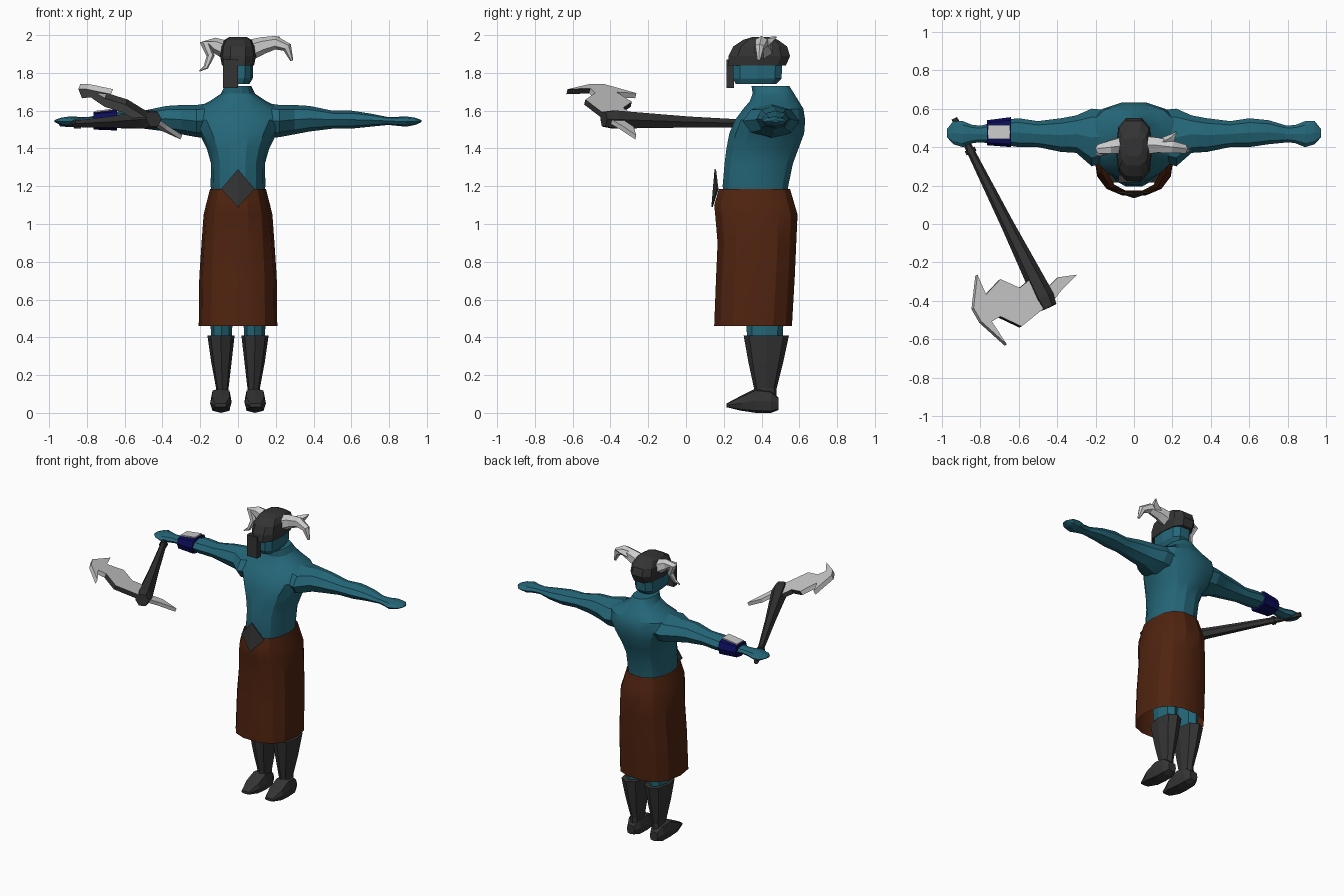
import bpy, bmesh, math
from mathutils import Vector

if "Cube" in bpy.data.objects:
    bpy.data.objects.remove(bpy.data.objects["Cube"])


def material(name, rgb):
    m = bpy.data.materials.new(name)
    m.diffuse_color = (*rgb, 1)
    m.use_nodes = True
    m.node_tree.nodes["Principled BSDF"].inputs["Base Color"].default_value = m.diffuse_color
    return m


TEAL = material("teal skin", (0.018, 0.135, 0.19))
BROWN = material("brown cloth", (0.08, 0.017, 0.005))
DARK = material("dark iron", (0.034, 0.034, 0.034))
LIGHT = material("pale grey", (0.6, 0.6, 0.6))
NAVY = material("navy leather", (0.004, 0.004, 0.105))


def finish(name, bm, mats, smooth=0):
    bmesh.ops.recalc_face_normals(bm, faces=bm.faces)
    me = bpy.data.meshes.new(name)
    bm.to_mesh(me)
    bm.free()
    ob = bpy.data.objects.new(name, me)
    bpy.context.collection.objects.link(ob)
    for m in mats:
        me.materials.append(m)
    if smooth:
        bpy.ops.object.select_all(action='DESELECT')
        ob.select_set(True)
        bpy.context.view_layer.objects.active = ob
        bpy.ops.object.shade_smooth_by_angle(angle=math.radians(smooth))
    return ob


def skin(bm, rings, caps=True):
    """Bridge rings of points into a tube."""
    vs = [[bm.verts.new(p) for p in r] for r in rings]
    n = len(vs[0])
    for a, b in zip(vs, vs[1:]):
        for i in range(n):
            j = (i + 1) % n
            bm.faces.new((a[i], a[j], b[j], b[i]))
    if caps:
        bm.faces.new(vs[0])
        bm.faces.new(vs[-1])


def loft(name, axis, rings, mat, n=12, power=2.0, caps=True, smooth=0, side=1):
    """Rings are (position on axis, low u, high u, low v, high v)."""
    out = []
    for t, u0, u1, v0, v1 in rings:
        ring = []
        for i in range(n):
            a = 2 * math.pi * i / n
            c, s = math.cos(a), math.sin(a)
            u = (u0 + u1) / 2 + (u1 - u0) / 2 * math.copysign(abs(c) ** (2 / power), c)
            v = (v0 + v1) / 2 + (v1 - v0) / 2 * math.copysign(abs(s) ** (2 / power), s)
            x, y, z = {'x': (t, u, v), 'y': (u, t, v), 'z': (u, v, t)}[axis]
            ring.append((x * side, y, z))
        out.append(ring)
    bm = bmesh.new()
    skin(bm, out, caps)
    return finish(name, bm, [mat], smooth)


def tube(name, path, mat, n=6):
    """Path points are (x, y, z, radius)."""
    pts = [Vector(p[:3]) for p in path]
    rings = []
    for i, p in enumerate(pts):
        d = (pts[min(i + 1, len(pts) - 1)] - pts[max(i - 1, 0)]).normalized()
        u = d.cross(Vector((0, 1, 0)) if abs(d.y) < 0.7 else Vector((0, 0, 1))).normalized()
        v = d.cross(u)
        rings.append([p + path[i][3] * (u * math.cos(k * math.tau / n) + v * math.sin(k * math.tau / n))
                      for k in range(n)])
    bm = bmesh.new()
    skin(bm, rings)
    return finish(name, bm, [mat])


def box(name, x0, x1, y0, y1, z0, z1, mat):
    bm = bmesh.new()
    skin(bm, [[(x0, y0, z), (x1, y0, z), (x1, y1, z), (x0, y1, z)] for z in (z0, z1)])
    return finish(name, bm, [mat])


# Torso and neck
loft("torso", 'z', [(z, -w, w, a, b) for z, w, a, b in (
    (1.14, .135, .20, .54), (1.2, .145, .19, .545), (1.32, .143, .20, .57), (1.4, .165, .21, .60),
    (1.48, .205, .225, .63), (1.55, .25, .255, .635), (1.61, .23, .30, .625), (1.65, .15, .335, .60),
    (1.69, .09, .35, .575), (1.73, .07, .345, .55))], TEAL, 14, 2.3, smooth=25)

# Head, helmet and face guard
loft("head", 'z', [(1.74, -.06, .06, .26, .48), (1.77, -.078, .078, .245, .51), (1.86, -.08, .08, .245, .515)],
     TEAL, 10, 3)
loft("helmet", 'z', [(1.84, -.085, .085, .215, .535), (1.89, -.095, .095, .22, .557), (1.94, -.09, .09, .245, .54),
                     (1.975, -.072, .072, .30, .49), (1.99, -.045, .045, .35, .45)], DARK, 10, 2.8)
box("face_guard", -.08, 0, .215, .255, 1.72, 1.87, DARK)

# Horns: one sweeps up and out, the other curls downward
tube("left_horn", [(.06, .41, 1.92, .055), (.13, .41, 1.945, .045), (.20, .40, 1.96, .036),
                   (.26, .39, 1.935, .026), (.285, .385, 1.865, .008)], LIGHT)
tube("left_horn_spur", [(.15, .42, 1.95, .03), (.20, .45, 1.975, .02), (.22, .48, 1.99, .003)], LIGHT, 4)
tube("right_horn", [(-.06, .41, 1.92, .05), (-.13, .40, 1.95, .038), (-.175, .39, 1.955, .028),
                    (-.145, .38, 1.89, .022), (-.17, .365, 1.83, .013), (-.205, .36, 1.81, .003)], LIGHT)

for side, word in ((1, "left"), (-1, "right")):
    # Arm and hand
    loft(word + "_arm", 'x', [
        (.12, .33, .59, 1.45, 1.645), (.22, .30, .60, 1.46, 1.63), (.30, .37, .565, 1.475, 1.63),
        (.38, .375, .55, 1.49, 1.625), (.50, .40, .535, 1.505, 1.60), (.60, .40, .55, 1.505, 1.60),
        (.70, .415, .54, 1.515, 1.585), (.80, .425, .51, 1.525, 1.565)], TEAL, 8, smooth=20, side=side)
    loft(word + "_hand", 'x', [
        (.79, .427, .512, 1.525, 1.567), (.84, .42, .515, 1.52, 1.567), (.89, .40, .535, 1.515, 1.57),
        (.94, .415, .535, 1.525, 1.562), (.972, .45, .495, 1.54, 1.55)], TEAL, 8, side=side)
    # Leg, boot shaft and shoe
    loft(word + "_leg", 'z', [(.36, .035, .14, .325, .51), (.46, .03, .145, .32, .515), (.75, .02, .16, .29, .53)],
         TEAL, 8, side=side)
    loft(word + "_boot", 'z', [(.09, .05, .12, .355, .48), (.13, .05, .116, .36, .48), (.27, .034, .142, .33, .515),
                               (.41, .018, .162, .305, .545)], DARK, 8, 2.5, side=side)
    loft(word + "_shoe", 'y', [
        (.49, .06, .12, .015, .08), (.45, .04, .14, .0, .12), (.37, .035, .145, .0, .13),
        (.29, .035, .148, .012, .09), (.215, .06, .125, .03, .05)], DARK, 8, 3.5, side=side)

# Skirt, open below
loft("skirt", 'z', [(.46, -.208, .208, .145, .565), (.72, -.205, .205, .155, .58), (.9, -.193, .193, .163, .588),
                    (1.05, -.182, .182, .15, .595), (1.1, -.17, .17, .145, .58), (1.185, -.148, .148, .17, .555)],
     BROWN, 14, 2.5, caps=False, smooth=25)

# Diamond belt plate, folded down its middle
bm = bmesh.new()
top, low = bm.verts.new((0, .155, 1.29)), bm.verts.new((0, .138, 1.09))
for s in (-1, 1):
    bm.faces.new((top, low, bm.verts.new((s * .088, .168, 1.185))))
ob = finish("belt_plate", bm, [DARK])
mod = ob.modifiers.new("thickness", 'SOLIDIFY')
mod.thickness = .008
mod.offset = 0

# Bracer with a pale plate on top
loft("bracer", 'x', [(-.765, .41, .54, 1.50, 1.592), (-.64, .40, .556, 1.495, 1.607)], NAVY, 8, 3)
bm = bmesh.new()
skin(bm, [[(x, .442, z), (x, .515, z), (x, .515, z + .008), (x, .442, z + .008)]
          for x, z in ((-.76, 1.59), (-.645, 1.605))])
finish("bracer_plate", bm, [LIGHT])

# Axe shaft
tube("axe_shaft", [(-.935, .55, 1.53, .016), (-.86, .40, 1.53, .02), (-.66, .0, 1.54, .034),
                   (-.47, -.38, 1.553, .055), (-.445, -.435, 1.555, .045)], DARK)
tube("axe_collar", [(-.855, .39, 1.53, .028), (-.845, .37, 1.53, .028)], DARK)


def blade(name, outline, thick):
    """Flat outline laid in the tilted plane of the axe, with a dark rim near the shaft."""
    normal = Vector((.423, .236, 1)).normalized() * thick / 2
    pts = [Vector((x, y, 1.68 - .423 * (x + .82) - .236 * (y + .27))) for x, y in outline]
    bm = bmesh.new()
    skin(bm, [[p - normal for p in pts], [p + normal for p in pts]])
    bm.normal_update()
    for f in bm.faces:
        if abs(f.normal.dot(normal.normalized())) < .5 and -.72 < f.calc_center_median().x < -.45:
            f.material_index = 1
    return finish(name, bm, [LIGHT, DARK])


# Axe head and back spike
blade("axe_blade", [(-.82, -.266), (-.775, -.37), (-.70, -.29), (-.60, -.335), (-.545, -.29), (-.46, -.36),
                    (-.45, -.43), (-.49, -.455), (-.59, -.536), (-.70, -.484), (-.745, -.51), (-.667, -.63),
                    (-.80, -.51), (-.84, -.44)], .03)
blade("axe_spike", [(-.30, -.266), (-.40, -.28), (-.47, -.35), (-.43, -.41), (-.38, -.345)], .025)
